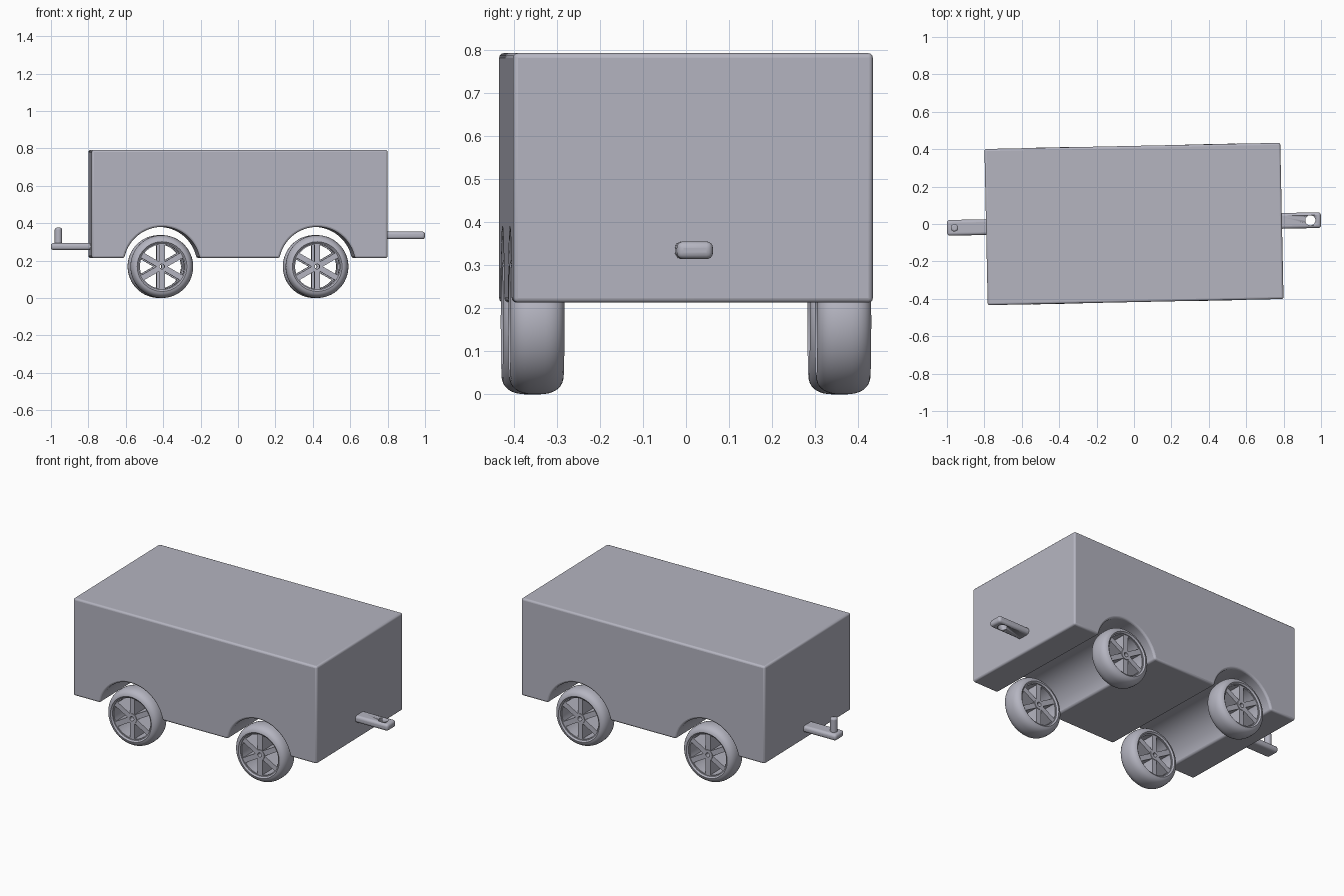
import bpy, bmesh, math
from mathutils import Matrix, Vector

if "Cube" in bpy.data.objects:
    bpy.data.objects.remove(bpy.data.objects["Cube"])

GREY = (0.46, 0.46, 0.53, 1)
mat = bpy.data.materials.new("blue grey")
mat.use_nodes = True
mat.diffuse_color = GREY
mat.node_tree.nodes["Principled BSDF"].inputs["Base Color"].default_value = GREY

YAW = Matrix.Rotation(0.0209, 4, "Z")   # the whole wagon stands slightly turned
WHEEL_X, WHEEL_Y, WHEEL_Z = 0.415, 0.356, 0.168


def finish(bm, name, bevel=0, segments=3, at=(0, 0, 0)):
    bmesh.ops.recalc_face_normals(bm, faces=bm.faces)
    mesh = bpy.data.meshes.new(name)
    bm.to_mesh(mesh)
    bm.free()
    mesh.materials.append(mat)
    obj = bpy.data.objects.new(name, mesh)
    bpy.context.collection.objects.link(obj)
    obj.matrix_world = YAW @ Matrix.Translation(at)
    if bevel:
        mod = obj.modifiers.new("rounded edges", "BEVEL")
        mod.width, mod.segments = bevel, segments
        mod.limit_method, mod.angle_limit = "ANGLE", math.radians(35)
    bpy.ops.object.select_all(action="DESELECT")
    obj.select_set(True)
    bpy.context.view_layer.objects.active = obj
    bpy.ops.object.shade_smooth_by_angle(angle=math.radians(40))
    return obj


def add_box(bm, low, high, turn=Matrix()):
    low, high = Vector(low), Vector(high)
    size = Matrix.Diagonal((high - low).to_4d())
    size[3][3] = 1
    bmesh.ops.create_cube(bm, size=1, matrix=turn @ Matrix.Translation((low + high) / 2) @ size)


def add_ring(bm, profile, steps=64):
    """Turn a closed (radius, y) profile around the y axis."""
    rings = []
    for i in range(steps):
        a = math.tau * i / steps
        rings.append([bm.verts.new((r * math.cos(a), y, r * math.sin(a))) for r, y in profile])
    n = len(profile)
    for i in range(steps):
        here, there = rings[i], rings[(i + 1) % steps]
        for j in range(n):
            k = (j + 1) % n
            bm.faces.new((here[j], here[k], there[k], there[j]))


# Wagon body: side outline with two wheel arches, drawn across the full width
LENGTH, WIDTH, BOTTOM, TOP = 0.791, 0.4175, 0.213, 0.792
ARCH_R, ARCH_Z = 0.205, 0.175
outline = [(-LENGTH, TOP), (-LENGTH, BOTTOM)]
start = math.asin((BOTTOM - ARCH_Z) / ARCH_R)
for cx in (-WHEEL_X, WHEEL_X):
    for i in range(33):
        a = math.pi - start - (math.pi - 2 * start) * i / 32
        outline.append((cx + ARCH_R * math.cos(a), ARCH_Z + ARCH_R * math.sin(a)))
outline += [(LENGTH, BOTTOM), (LENGTH, TOP)]
bm = bmesh.new()
side = bm.faces.new([bm.verts.new((x, -WIDTH, z)) for x, z in outline])
moved = bmesh.ops.extrude_face_region(bm, geom=[side])["geom"]
bmesh.ops.translate(bm, vec=(0, 2 * WIDTH, 0),
                    verts=[v for v in moved if isinstance(v, bmesh.types.BMVert)])
finish(bm, "wagon_body", bevel=0.011)

# Rear coupling bar with a vertical eye
bm = bmesh.new()
add_box(bm, (0.75, -0.042, 0.314), (1.0, 0.042, 0.355))
eye_bar = finish(bm, "eye_bar", bevel=0.015, segments=4)
bm = bmesh.new()
bmesh.ops.create_cone(bm, cap_ends=True, segments=32, radius1=0.027, radius2=0.027, depth=0.2)
cutter = finish(bm, "eye_cutter", at=(0.943, 0, 0.335))
cutter.hide_render = True
cutter.hide_set(True)
cut = eye_bar.modifiers.new("eye", "BOOLEAN")
cut.operation, cut.object, cut.solver = "DIFFERENCE", cutter, "EXACT"

# Front coupling bar with an upright pin
bm = bmesh.new()
add_box(bm, (-1.0, -0.042, 0.256), (-0.75, 0.042, 0.294))
finish(bm, "pin_bar", bevel=0.015, segments=4)
bm = bmesh.new()
bmesh.ops.create_cone(bm, cap_ends=True, segments=24, radius1=0.02, radius2=0.02, depth=0.105)
finish(bm, "coupling_pin", bevel=0.009, at=(-0.96, 0, 0.323))

# Tyre cross-section: flat inner band, rounded outer tread
HALF = 0.0635
tyre = [(0.124, HALF - 0.008), (0.131, HALF - 0.003)]
for i in range(17):
    a = math.pi * i / 16
    c = math.cos(a)
    tyre.append((0.118 + 0.05 * math.sin(a) ** 0.75, math.copysign(HALF * abs(c) ** 0.8, c)))
tyre = tyre[:1] + [p for p in tyre[1:] if p[0] >= 0.13] + [(0.131, 0.003 - HALF), (0.124, 0.008 - HALF)]

# Wheels: tyre, rim, open hub and six spokes
for end, x in (("front", -WHEEL_X), ("rear", WHEEL_X)):
    for flank, y in (("right", -WHEEL_Y), ("left", WHEEL_Y)):
        spot = (x, y, WHEEL_Z)
        name = f"{end}_{flank}"
        bm = bmesh.new()
        add_ring(bm, tyre)
        finish(bm, name + "_tyre", at=spot)
        bm = bmesh.new()
        add_ring(bm, [(0.118, 0.05), (0.126, 0.05), (0.126, -0.05), (0.118, -0.05)])
        add_ring(bm, [(0.013, 0.054), (0.03, 0.054), (0.03, -0.054), (0.013, -0.054)], 32)
        for i in range(6):
            turn = Matrix.Rotation(math.radians(30 + 60 * i), 4, "Y")
            add_box(bm, (0.026, -0.05, -0.015), (0.122, 0.05, 0.015), turn)
        finish(bm, name + "_spoked_hub", at=spot)
